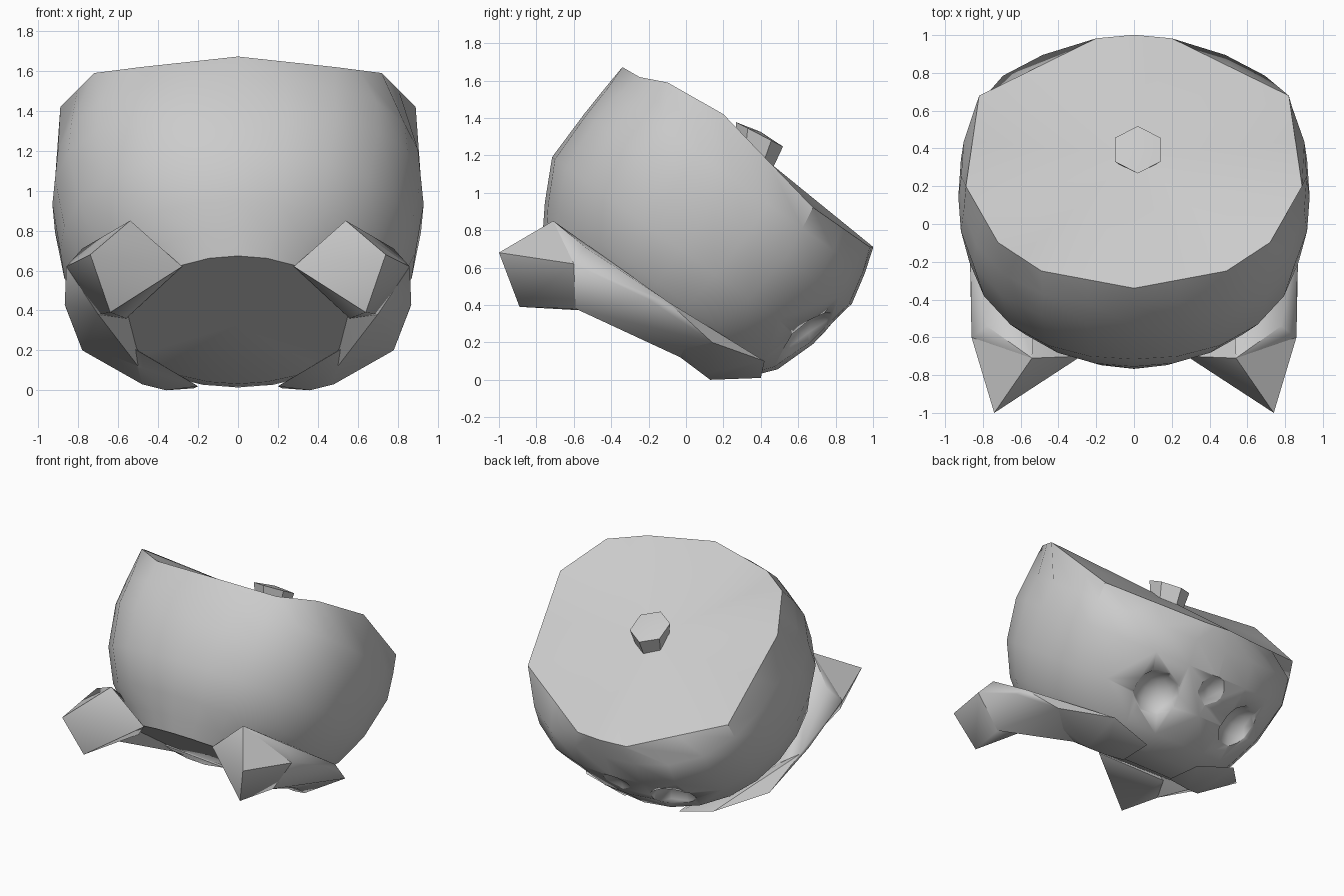
import bpy, bmesh, math
from mathutils import Vector

if "Cube" in bpy.data.objects:
    bpy.data.objects.remove(bpy.data.objects["Cube"])

SN, CS = 0.583, 0.813          # tilt of the bowl axis
CY = -0.425                    # bowl centre along the tilted plane


def tilt(x, y, z):
    """Bowl space (axis = z) to world space."""
    y += CY
    return Vector((x, CS * y + SN * z, -SN * y + CS * z))


def finish(name, bm, angle=40):
    bmesh.ops.recalc_face_normals(bm, faces=bm.faces)
    me = bpy.data.meshes.new(name)
    bm.to_mesh(me)
    bm.free()
    ob = bpy.data.objects.new(name, me)
    bpy.context.collection.objects.link(ob)
    bpy.ops.object.select_all(action='DESELECT')
    bpy.context.view_layer.objects.active = ob
    ob.select_set(True)
    bpy.ops.object.shade_smooth_by_angle(angle=math.radians(angle))
    return ob


def hull(name, pts):
    """Faceted limb from corner points, made for both sides."""
    for side, s in (("right", 1), ("left", -1)):
        bm = bmesh.new()
        for x, y, z in pts:
            bm.verts.new((x * s, y, z))
        bmesh.ops.convex_hull(bm, input=bm.verts)
        loose = [v for v in bm.verts if not v.link_faces]
        bmesh.ops.delete(bm, geom=loose, context='VERTS')
        finish(f"{name}_{side}", bm, 55)


# Bowl: irregular rim polygon lofted down through rounded rings
half = [(0, -.825, 1.16), (.49, -.72, 1.17), (.72, -.58, 1.234), (.89, -.24, 1.27),
        (.82, .44, 1.144), (.2, .81, 1.149), (0, .825, 1.16)]
rim = []
for a, b in zip(half, half[1:]):
    rim += [Vector(a), (Vector(a) + Vector(b)) / 2]
rim.append(Vector(half[-1]))
rim += [Vector((-p.x, p.y, p.z)) for p in rim[-2:0:-1]]
N = len(rim)

# height, side radius, front radius, back radius, squareness
rings = [(1.02, .915, .835, .87, 2.5), (.84, .93, .845, .91, 2.5), (.55, .89, .85, .865, 2.25),
         (.33, .80, .74, .79, 2.1), (.20, .68, .66, .68, 2), (.10, .56, .59, .51, 2)]
bm = bmesh.new()
loops = [[bm.verts.new(tilt(*p)) for p in rim]]
for z, rx, rf, rb, n in rings:
    loop = []
    for i in range(N):
        t = 2 * math.pi * i / N
        s, c = math.sin(t), math.cos(t)
        k = (abs(s) ** n + abs(c) ** n) ** (-1 / n)
        loop.append(bm.verts.new(tilt(rx * k * s, -k * c * (rf if c > 0 else rb), z)))
    loops.append(loop)
for a, b in zip(loops, loops[1:]):
    for i in range(N):
        j = (i + 1) % N
        bm.faces.new((a[i], a[j], b[j], b[i]))
# Slightly domed lid and flat base
for loop, z in ((loops[0], 1.21), (loops[-1], .10)):
    mid = bm.verts.new(tilt(0, 0, z))
    for i in range(N):
        bm.faces.new((loop[i], loop[(i + 1) % N], mid))
bowl = finish("bowl", bm, 35)

# Shallow round pits around the back of the bowl
for x, y, z in ((.38, .71, .18), (-.38, .71, .18), (0, .92, .22)):
    cb = bmesh.new()
    bmesh.ops.create_uvsphere(cb, u_segments=10, v_segments=8, radius=.19)
    bmesh.ops.translate(cb, verts=cb.verts, vec=(x, y, z))
    cutter = finish("pit_cutter", cb)
    cutter.hide_render = True
    bpy.context.view_layer.objects.active = bowl
    mod = bowl.modifiers.new("pit", 'BOOLEAN')
    mod.operation = 'DIFFERENCE'
    mod.solver = 'EXACT'
    mod.object = cutter
    bpy.ops.object.modifier_apply(modifier=mod.name)
    bpy.data.objects.remove(cutter)

# Six-sided knob on the lid, narrower at its base
bm = bmesh.new()
low, top = [], []
for i in range(6):
    t = math.pi / 6 + i * math.pi / 3
    c, s = math.cos(t), math.sin(t)
    low.append(bm.verts.new(tilt(.02 + .11 * c, .04 + .11 * s, 1.15)))
    top.append(bm.verts.new(tilt(.02 + .14 * c, -.02 + .14 * s, 1.295 + .02 * s)))
tip = bm.verts.new(tilt(.02, -.02, 1.31))
for i in range(6):
    j = (i + 1) % 6
    bm.faces.new((low[i], low[j], top[j], top[i]))
    bm.faces.new((top[i], top[j], tip))
bm.faces.new(low)
finish("lid_knob", bm)

# Front feet, flaring out from the bowl
hull("front_foot", [(.54, -.71, .85), (.74, -1.0, .68), (.64, -.89, .39), (.86, -.60, .62),
                    (.70, -.59, .38), (.28, -.70, .62), (.56, -.36, .36)])
# Side rails joining front and back feet
hull("side_rail", [(.54, -.71, .85), (.78, -.54, .71), (.86, -.60, .62), (.70, -.59, .38),
                   (.56, -.36, .36), (.60, -.28, .28), (.868, -.20, .43), (.865, -.1, .42),
                   (.78, .14, .20), (.50, -.03, .12)])
# Back feet, resting on the ground
hull("back_foot", [(.868, -.20, .43), (.865, -.1, .42), (.78, .14, .20), (.48, .09, .03),
                   (.36, .13, 0), (.20, .13, .02), (.50, -.03, .12), (.54, -.15, .22),
                   (.52, .42, .10), (.22, .40, .01)])
